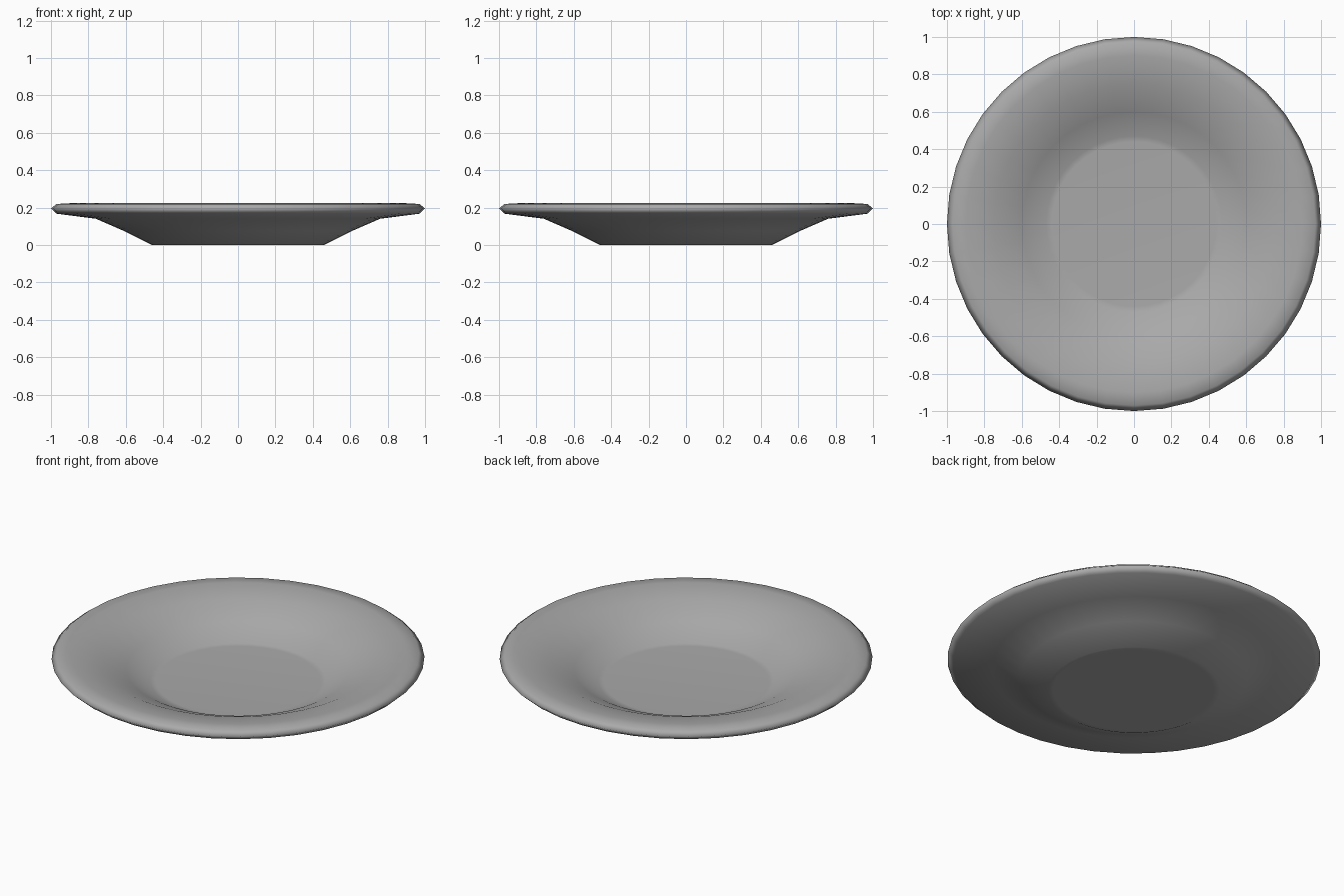
import bpy, bmesh, math

cube = bpy.data.objects.get("Cube")
if cube:
    bpy.data.objects.remove(cube, do_unlink=True)

SEGMENTS = 40

# Plain grey glaze
glaze = bpy.data.materials.new("grey glaze")
glaze.use_nodes = True
grey = (0.4, 0.4, 0.4, 1)
glaze.diffuse_color = grey
glaze.node_tree.nodes["Principled BSDF"].inputs["Base Color"].default_value = grey

# Half section (radius, height): underside, rolled rim, then dished top
profile = [(0.43, 0), (0.46, 0), (0.61, 0.075), (0.76, 0.14), (0.97, 0.167),
           (1.0, 0.195), (0.97, 0.219), (0.9, 0.223), (0.75, 0.197),
           (0.6, 0.132), (0.47, 0.062), (0.44, 0.06)]

# Revolve the section into rings joined by quads
bm = bmesh.new()
rings = []
for r, z in profile:
    angles = [math.tau * i / SEGMENTS for i in range(SEGMENTS)]
    rings.append([bm.verts.new((r * math.cos(a), r * math.sin(a), z)) for a in angles])
for low, high in zip(rings, rings[1:]):
    for i in range(SEGMENTS):
        j = (i + 1) % SEGMENTS
        bm.faces.new((low[i], low[j], high[j], high[i]))

# Flat base and flat inner floor
bm.faces.new(rings[0][::-1])
bm.faces.new(rings[-1])
bmesh.ops.recalc_face_normals(bm, faces=bm.faces)
for face in bm.faces:
    face.smooth = True

mesh = bpy.data.meshes.new("plate")
bm.to_mesh(mesh)
bm.free()
mesh.materials.append(glaze)
plate = bpy.data.objects.new("plate", mesh)
bpy.context.collection.objects.link(plate)
